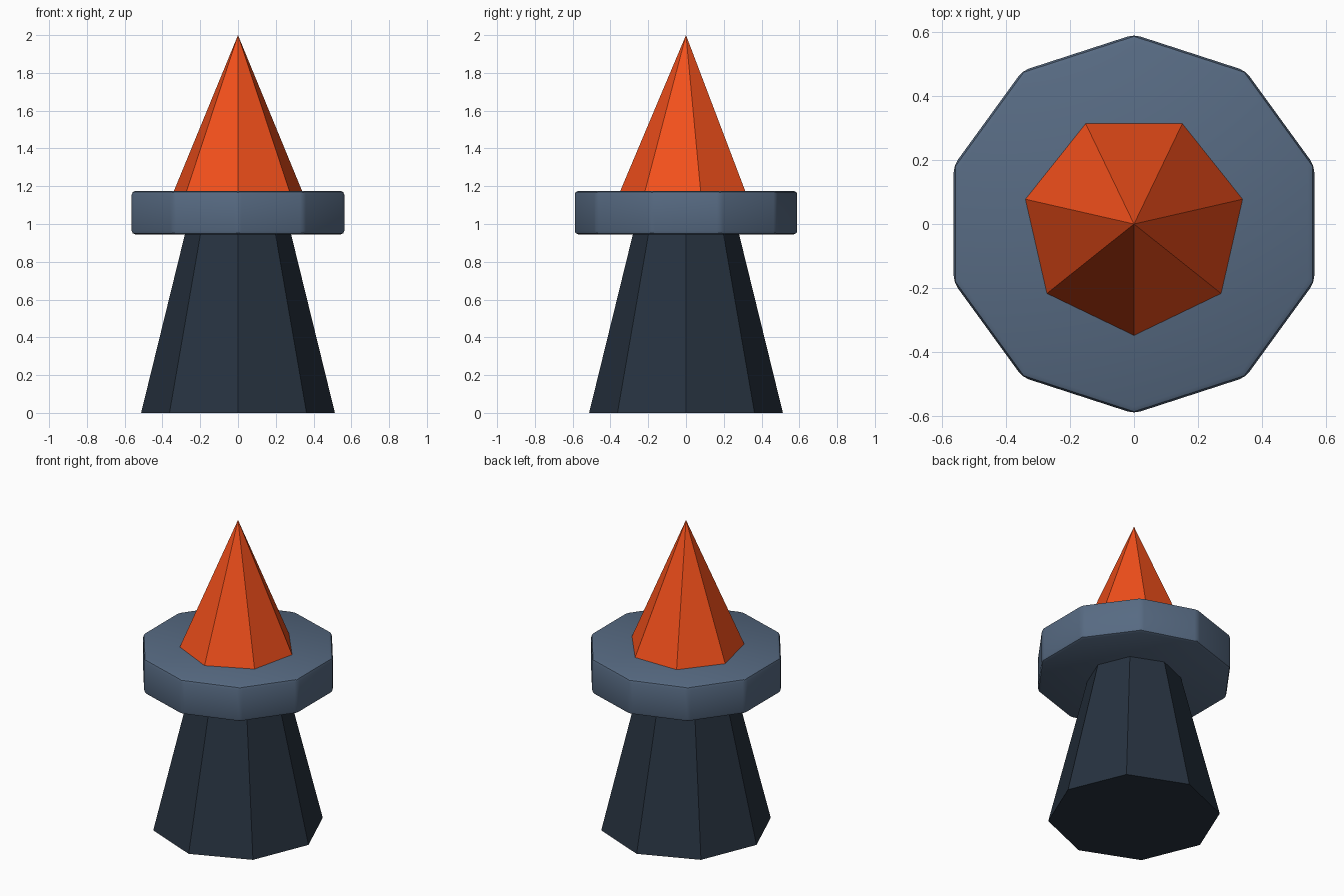
import bpy, math

if "Cube" in bpy.data.objects:
    bpy.data.objects.remove(bpy.data.objects["Cube"])


def part(name, sides, r_low, r_high, z_low, z_high, color, turn=0.0):
    """Tapered prism standing on z_low, with its own flat colour."""
    bpy.ops.mesh.primitive_cone_add(
        vertices=sides, radius1=r_low, radius2=r_high, depth=z_high - z_low,
        location=(0, 0, (z_low + z_high) / 2), rotation=(0, 0, turn))
    obj = bpy.context.object
    obj.name = name
    mat = bpy.data.materials.new(name + "_colour")
    mat.diffuse_color = (*color, 1)
    mat.use_nodes = True
    mat.node_tree.nodes["Principled BSDF"].inputs["Base Color"].default_value = mat.diffuse_color
    obj.data.materials.append(mat)
    return obj


# Eight-sided tapered pedestal
part("pedestal", 8, 0.513, 0.28, 0.0, 0.95, (0.02, 0.032, 0.05))

# Ten-sided collar with softened edges
collar = part("collar", 10, 0.592, 0.592, 0.945, 1.175, (0.095, 0.145, 0.225))
bevel = collar.modifiers.new("soft_edges", "BEVEL")
bevel.width = 0.02
bevel.segments = 2
bevel.limit_method = 'ANGLE'
bevel.angle_limit = math.radians(30)
bpy.ops.object.modifier_apply(modifier=bevel.name)
bpy.ops.object.shade_smooth_by_angle(angle=math.radians(30))

# Seven-sided pointed tip, one corner facing the front
part("pointed_tip", 7, 0.35, 0.0, 1.17, 2.0, (0.9, 0.08, 0.011), math.pi)
